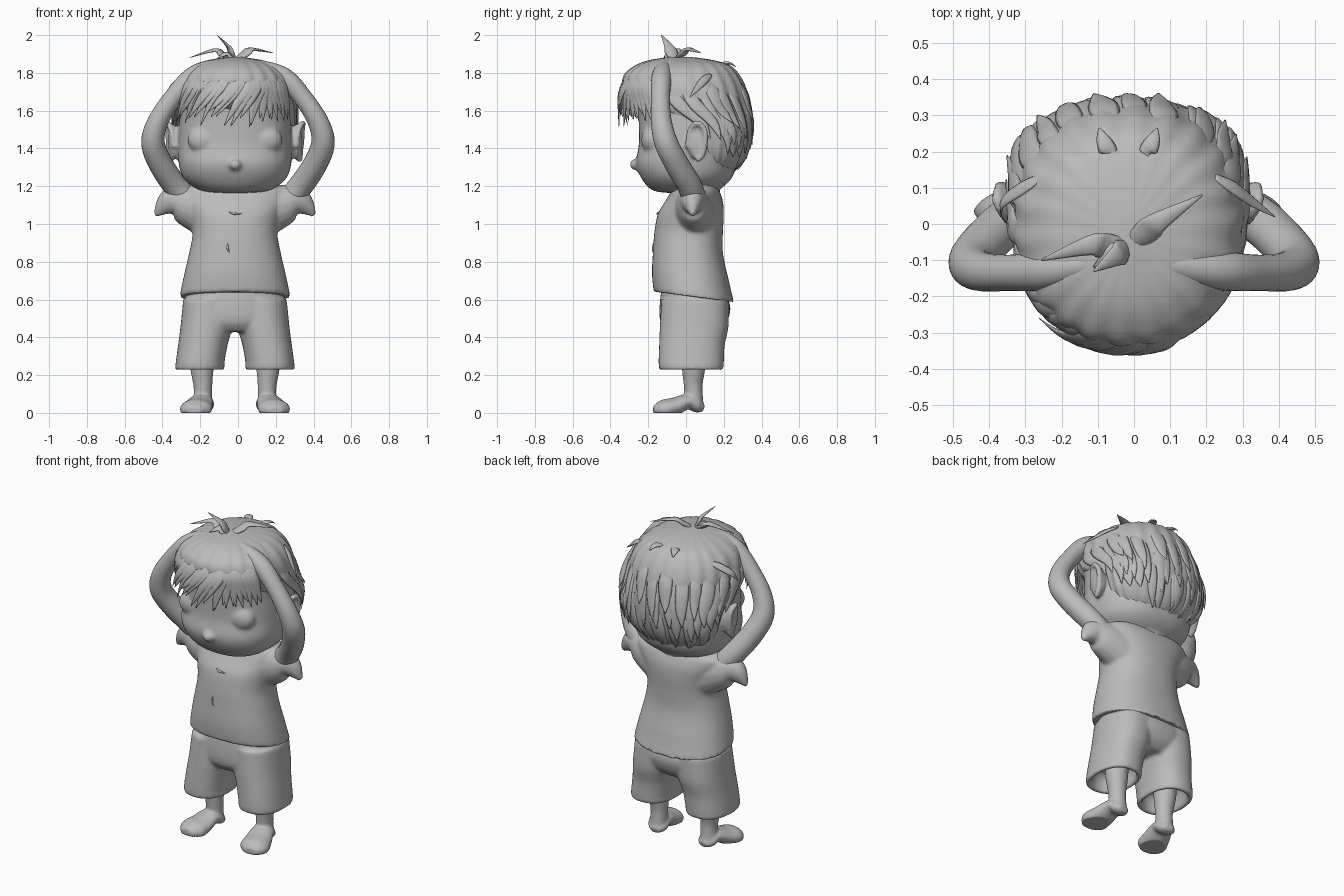
import bpy, bmesh, math, random
from mathutils import Vector

random.seed(4)
if "Cube" in bpy.data.objects:
    bpy.data.objects.remove(bpy.data.objects["Cube"])

GREY = (0.5, 0.5, 0.5, 1)
MID = -.016  # the body stands slightly to one side of the raised arms
clay = bpy.data.materials.new("clay_grey")
clay.use_nodes = True
clay.diffuse_color = GREY
shader = clay.node_tree.nodes["Principled BSDF"]
shader.inputs["Base Color"].default_value = GREY


def spline(rows, steps=6):
    """Catmull-Rom interpolation of tuples of any length."""
    out = []
    for i in range(len(rows) - 1):
        a, b, c, d = rows[max(i - 1, 0)], rows[i], rows[i + 1], rows[min(i + 2, len(rows) - 1)]
        for k in range(steps):
            t = k / steps
            out.append(tuple(
                q + t * ((r - p) / 2 + t * ((p - 2.5 * q + 2 * r - s / 2) + t * (1.5 * (q - r) + (s - p) / 2)))
                for p, q, r, s in zip(a, b, c, d)))
    return out + [tuple(rows[-1])]


def make(name, bm):
    bmesh.ops.recalc_face_normals(bm, faces=bm.faces)
    bmesh.ops.translate(bm, verts=bm.verts, vec=(MID, 0, 0))
    for f in bm.faces:
        f.smooth = True
    mesh = bpy.data.meshes.new(name)
    bm.to_mesh(mesh)
    bm.free()
    mesh.materials.append(clay)
    obj = bpy.data.objects.new(name, mesh)
    bpy.context.collection.objects.link(obj)
    return obj


def skin(name, rings):
    """Join rings of points into a closed surface."""
    bm = bmesh.new()
    loops = [[bm.verts.new(p) for p in ring] for ring in rings]
    n = len(loops[0])
    for lo, hi in zip(loops, loops[1:]):
        for i in range(n):
            bm.faces.new((lo[i], lo[(i + 1) % n], hi[(i + 1) % n], hi[i]))
    bm.faces.new(loops[0])
    bm.faces.new(loops[-1])
    return make(name, bm)


def outline(row, angle, power=2.0, grow=1.0):
    """Point on a level section given as (z, x, half width, front y, back y)."""
    z, x, rx, front, back = row
    c, s = math.cos(angle), math.sin(angle)
    ex = 2 / power
    return Vector((x + grow * rx * math.copysign(abs(c) ** ex, c),
                   (front + back) / 2 + grow * (back - front) / 2 * math.copysign(abs(s) ** ex, s), z))


def loft(name, rows, power=2.0, sides=48, ripple=0.0, waves=1):
    angles = [math.tau * i / sides for i in range(sides)]
    return skin(name, [[outline(r, a, power, 1 + ripple * math.sin(waves * a)) for a in angles]
                       for r in spline(rows)])


def sweep(name, rows, flat=1.0, out=(0, 1, 0.01), sides=16, steps=6):
    """Tapered tube through (x, y, z, radius) rows."""
    path = spline(rows, steps)
    pts = [Vector(p[:3]) for p in path]
    rings = []
    for i, p in enumerate(pts):
        t = (pts[min(i + 1, len(pts) - 1)] - pts[max(i - 1, 0)]).normalized()
        side = t.cross(Vector(out)).normalized()
        up = side.cross(t)
        r = max(path[i][3], 0.001)
        rings.append([p + r * (math.cos(a) * side + flat * math.sin(a) * up)
                      for a in (math.tau * k / sides for k in range(sides))])
    return skin(name, rings)


def ball(name, loc, scale):
    bm = bmesh.new()
    bmesh.ops.create_uvsphere(bm, u_segments=24, v_segments=16, radius=1)
    for v in bm.verts:
        v.co = Vector(loc) + v.co * Vector(scale)
    return make(name, bm)


def fuse(name, parts, voxel=0.012, smooth=6):
    """Blend overlapping parts into one soft surface."""
    bpy.ops.object.select_all(action="DESELECT")
    for p in parts:
        p.select_set(True)
    obj = bpy.context.view_layer.objects.active = parts[0]
    bpy.ops.object.join()
    obj.name = name
    remesh = obj.modifiers.new("blend", "REMESH")
    remesh.mode = "VOXEL"
    remesh.voxel_size = voxel
    remesh.use_smooth_shade = True
    soften = obj.modifiers.new("soften", "SMOOTH")
    soften.factor, soften.iterations = 0.5, smooth
    for m in ("blend", "soften"):
        bpy.ops.object.modifier_apply(modifier=m)
    return obj


# Head with soft eye bulges, nose, ears and neck
head = [loft("skull", [(1.165, 0, .1, -.1, .1), (1.18, 0, .19, -.18, .17), (1.24, 0, .27, -.235, .24),
                       (1.32, 0, .298, -.265, .27), (1.42, 0, .3, -.25, .29), (1.55, 0, .295, -.25, .29),
                       (1.7, 0, .28, -.25, .27), (1.82, 0, .15, -.15, .15)], power=2.4),
        ball("nose", (0, -.262, 1.315), (.035, .036, .03)),
        sweep("neck", [(0, .06, 1.08, .12), (0, .06, 1.27, .12)])]
for s in (1, -1):
    head.append(ball("eye", (s * .16, -.18, 1.445), (.09, .057, .075)))
    head.append(ball("ear", (s * .325, .06, 1.435), (.03, .055, .095)))
    rim = [(1, -.03), (.8, .06), (0, .1), (-.75, .065), (-.85, 0), (-.5, -.07), (.1, -.1)]
    head.append(sweep("ear_rim", [(s * (.352 - .025 * max(u, 0) + .08 * v), .06 - u * .05, 1.435 + v, .016)
                                  for u, v in rim], out=(1, 0, 0), sides=10))
fuse("head", head, 0.01, 6)

# Arms raised, hands fading into the hair at the crown
for s, side in ((1, "left"), (-1, "right")):
    sweep(side + "_arm", [(s * .24 - MID, .05, 1.1, .065), (s * .33 - MID, .02, 1.2, .065),
                          (s * .41 - MID, -.05, 1.32, .064), (s * .45 - MID, -.105, 1.43, .062),
                          (s * .425 - MID, -.13, 1.54, .055), (s * .35 - MID, -.135, 1.66, .05),
                          (s * .25 - MID, -.13, 1.77, .053), (s * .14, -.115, 1.822, .044),
                          (s * .03, -.1, 1.845, .025)], sides=24)

# Shirt with drooping pointed sleeves
shirt = [loft("shirt_body", [(.62, 0, .292, -.17, .255), (.66, 0, .285, -.175, .24), (.75, 0, .265, -.18, .215),
                             (.85, 0, .242, -.175, .195), (.95, 0, .225, -.168, .195),
                             (1.05, 0, .24, -.15, .2), (1.12, 0, .27, -.11, .195),
                             (1.18, 0, .285, -.075, .175), (1.22, 0, .2, -.06, .15)], power=2.3)]
for s in (1, -1):
    shirt.append(sweep("sleeve", [(s * .15, .05, 1.06, .13), (s * .25, .04, 1.1, .112),
                                  (s * .325, .035, 1.12, .082), (s * .375, .035, 1.095, .054),
                                  (s * .42, .035, 1.045, .012)], flat=.85))
shirt = fuse("shirt", shirt, 0.01, 5)
for v in shirt.data.vertices:
    low = max(0, min(1, (.72 - v.co.z) / .1))
    v.co.z -= low * .13 * v.co.y
sweep("collar_fold", [(-.035, -.14, 1.065, .002), (-.005, -.15, 1.055, .006), (.035, -.15, 1.055, .002)], sides=8)
sweep("front_fold", [(-.035, -.172, .9, .002), (-.04, -.174, .875, .006), (-.03, -.176, .85, .002)], sides=8)

# Shorts with hollow leg openings
shorts = [loft("seat", [(.43, 0, .2, -.1, .17), (.48, 0, .25, -.135, .215), (.56, 0, .268, -.14, .235),
                        (.66, 0, .25, -.13, .2)], power=2.3)]
for s in (1, -1):
    shorts.append(loft("trouser_leg", [(.33, s * .18, .08, -.08, .12), (.29, s * .18, .098, -.108, .16),
                                       (.235, s * .186, .106, -.115, .168), (.23, s * .186, .129, -.14, .195),
                                       (.27, s * .184, .129, -.145, .2), (.36, s * .17, .131, -.142, .205),
                                       (.46, s * .15, .138, -.138, .225), (.6, s * .13, .144, -.13, .225)],
                       power=2.3))
fuse("shorts", shorts, 0.01, 6)

# Legs and bare feet with flat soles
for s, side in ((1, "left"), (-1, "right")):
    leg = [sweep("shin", [(s * .175, .04, .4, .07), (s * .175, .04, .25, .064), (s * .17, .038, .14, .05),
                          (s * .17, .045, .03, .05)]),
           sweep("foot", [(s * .165, .095, .025, .03), (s * .168, .06, .035, .058), (s * .178, .01, .06, .066),
                          (s * .195, -.06, .034, .08), (s * .21, -.125, .018, .084), (s * .215, -.172, .014, .04)],
                 flat=.6, out=(0, 0, 1))]
    leg = fuse(side + "_leg", leg, 0.008, 6)
    for v in leg.data.vertices:
        v.co.z = max(v.co.z, 0)

# Hair cap with soft clumps
cap = [(1.25, 0, .13, .05, .2), (1.3, 0, .23, .02, .275), (1.38, 0, .29, 0, .32), (1.5, 0, .318, -.04, .345),
       (1.57, 0, .32, -.17, .345), (1.63, 0, .32, -.28, .335), (1.72, 0, .312, -.33, .315),
       (1.79, 0, .28, -.325, .28), (1.84, 0, .22, -.265, .23), (1.868, 0, .14, -.19, .14), (1.885, 0, .03, -.08, .02)]
loft("hair_cap", cap, 2.1, 120, .014, 22)
cap_rows = spline(cap, 10)


def on_cap(degrees, z, lift, section=None):
    """Point above the hair, optionally using the section of another height."""
    a = math.radians(degrees)
    row = min(cap_rows, key=lambda r: abs(r[0] - (section or z)))
    p = outline(row, a, 2.1) + lift * Vector((math.cos(a), math.sin(a), 0))
    p.z = z
    return p


def lock(name, points, width, flat=.35):
    taper = (.5, 1, .75, .08)
    mid = Vector(points[1]) - Vector((0, 0, 1.55))
    return sweep(name, [(*p, width * t) for p, t in zip(points, taper)], flat, mid, 8, 4)


# Layered locks round the sides and back
for start, end, first, last, count in ((1.81, 1.5, -12, 192, 14), (1.74, 1.38, 12, 168, 13),
                                       (1.6, 1.3, 28, 152, 10)):
    for i in range(count):
        a = first + (last - first) * i / (count - 1) + random.uniform(-5, 5)
        tip = end + random.uniform(-.06, .06)
        heights = [start + (tip - start) * t for t in (0, .4, .75, 1)]
        lock("back_lock", [on_cap(a + 2 * k, z, l)
                           for k, (z, l) in enumerate(zip(heights, (-.014, -.002, .005, .02)))],
             random.uniform(.03, .044), .25)

# Fringe parted left of the middle, long thin strands swept to the right
for i in range(27):
    end = 196 + 5.3 * i + random.uniform(-2, 2)
    sway = max(-8, min(26, (300 - end) * .8)) + random.uniform(-3, 5)
    tip = 1.56 + random.uniform(-.045, .035)
    lift = .032 if 225 < end < 275 else .012
    lock("fringe_lock", [on_cap(end + sway, 1.81, -.02), on_cap(end + sway * .75, 1.74, 0),
                         on_cap(end + sway * .4, 1.66, lift * .8, 1.72), on_cap(end, tip, lift, 1.7)],
         random.uniform(.024, .034), .3)

# Crown tuft and stray side locks
crown = Vector((0, -.06, 1.865))
for bend, tip in (((-.035, -.09, 1.94), (-.095, -.13, 2)), ((-.11, -.06, 1.92), (-.24, -.1, 1.88)),
                  ((.09, .01, 1.925), (.205, .08, 1.905)), ((-.05, -.09, 1.9), (-.095, -.12, 1.875))):
    lock("crown_lock", [crown, crown.lerp(Vector(bend), .6), bend, tip], .036, .35)
for s in (1, -1):
    lock("stray_lock", [(s * .24, .13, 1.79), (s * .29, .1, 1.765), (s * .345, .06, 1.72),
                        ((.405 if s > 0 else -.35), .02, 1.67)], .022)
    lock("top_lock", [(s * .06, .19, 1.82), (s * .055, .2, 1.85), (s * .07, .235, 1.85), (s * .08, .265, 1.83)], .025)
